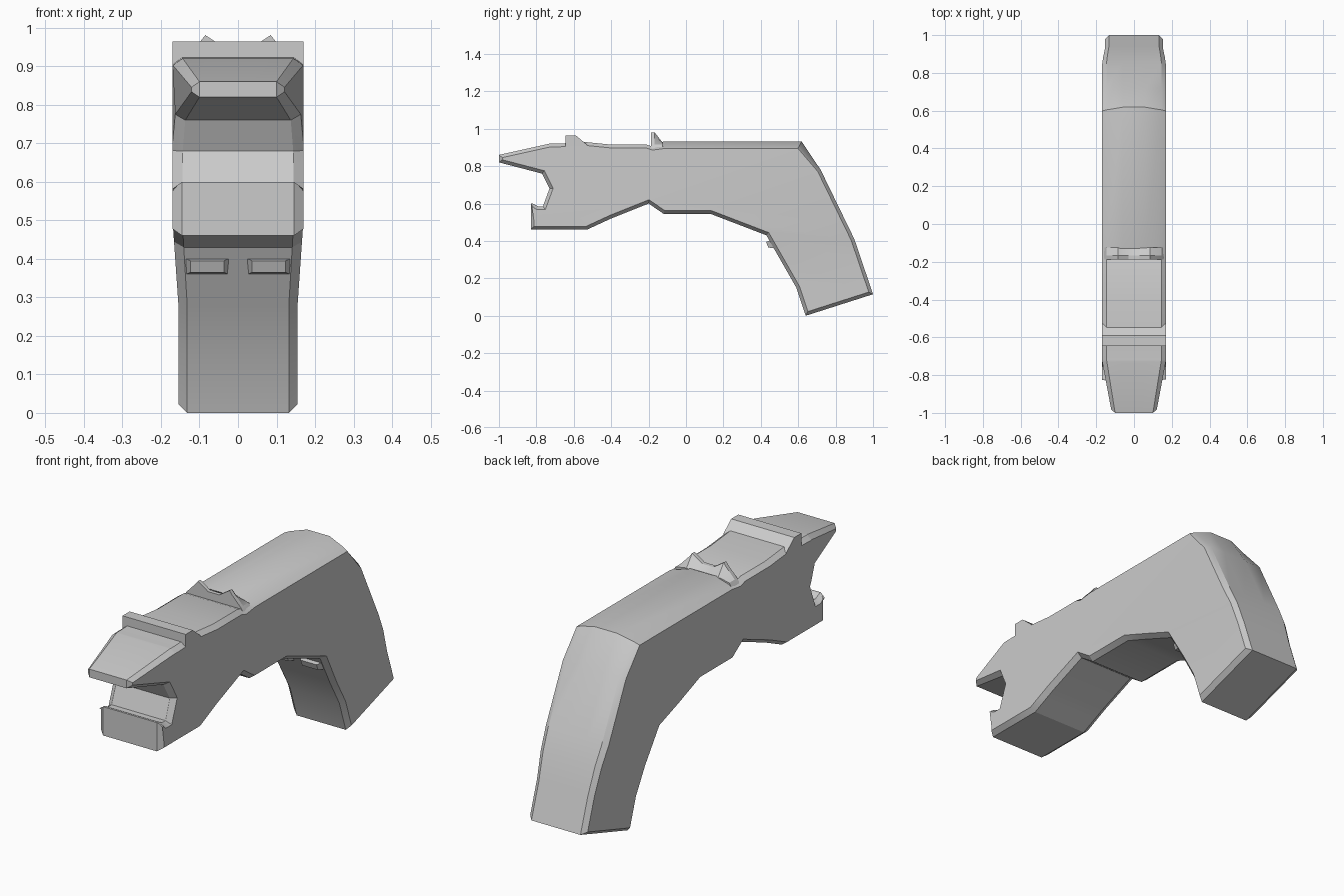
import bpy, bmesh
from math import radians
from mathutils import Vector

if "Cube" in bpy.data.objects:
    bpy.data.objects.remove(bpy.data.objects["Cube"])


def loft(name, rings, cuts=(), shape=None):
    """Skin closed rings of points, cap the ends, optionally slice and reshape."""
    bm = bmesh.new()
    vs = [[bm.verts.new(p) for p in ring] for ring in rings]
    n = len(vs[0])
    for a, b in zip(vs, vs[1:]):
        for i in range(n):
            j = (i + 1) % n
            bm.faces.new((a[i], a[j], b[j], b[i]))
    bm.faces.new(vs[0])
    bm.faces.new(vs[-1])
    for co, no in cuts:
        bmesh.ops.bisect_plane(bm, geom=bm.verts[:] + bm.edges[:] + bm.faces[:],
                               plane_co=co, plane_no=no)
    if shape:
        for v in bm.verts:
            shape(v.co)
    bmesh.ops.recalc_face_normals(bm, faces=bm.faces[:])
    me = bpy.data.meshes.new(name)
    bm.to_mesh(me)
    bm.free()
    ob = bpy.data.objects.new(name, me)
    bpy.context.collection.objects.link(ob)
    bpy.ops.object.select_all(action='DESELECT')
    ob.select_set(True)
    bpy.context.view_layer.objects.active = ob
    bpy.ops.object.shade_smooth_by_angle(angle=radians(24))
    return ob


def inset_dirs(pts):
    """Mitred inward direction at each corner of a counterclockwise outline."""
    out = []
    for i, p in enumerate(pts):
        a = (p - pts[i - 1]).normalized()
        b = (pts[(i + 1) % len(pts)] - p).normalized()
        n1, n2 = Vector((-a.y, a.x)), Vector((-b.y, b.x))
        m = (n1 + n2).normalized()
        out.append(m / max(m.dot(n1), 0.5))
    return out


# Body side outline (y, z): nose, mouth, underside, grip, back, top
outline = [Vector(p) for p in [
    (-1, .86), (-1, .82), (-.77, .76), (-.73, .68), (-.765, .585), (-.79, .585),
    (-.82, .60), (-.83, .60), (-.83, .46), (-.53, .46), (-.40, .52), (-.20, .60),
    (-.12, .545), (.13, .545), (.43, .43), (.59, .15), (.64, 0),
    (1, .115), (.90, .41), (.72, .78), (.62, .935), (-.12, .935), (-.18, .905),
    (-.21, .915), (-.40, .915), (-.55, .93), (-.65, .922), (-.73, .92)]]
dirs = inset_dirs(outline)
ARCHED = (20, 21)                      # rounded top of the rear body
layers = [(.17, 1, 1), (.145, 0, .72), (.06, 0, .08)]
layers += [(-x, f, g) for x, f, g in reversed(layers)]
rings = []
for x, flat, arch in layers:
    ring = []
    for i, (p, d) in enumerate(zip(outline, dirs)):
        depth = .04 if i in ARCHED else .018
        q = p + d * depth * (arch if i in ARCHED else flat)
        ring.append((x, q.x, q.y))
    rings.append(ring)


def taper(co):
    if co.z > .65 and co.y < -.72:                 # nose narrows
        co.x *= 1 - .31 * (-.72 - co.y) / .28
    elif co.y > .3:                                # grip narrows
        co.x *= 1 - .09 * min(1, max(0, (.5 - co.z) / .22))


loft("body", rings,
     cuts=[((0, -.72, 0), (0, 1, 0)), ((0, 0, .5), (0, 0, 1)), ((0, 0, .28), (0, 0, 1))],
     shape=taper)

# Front sight bar across the full width
bar = [(-.645, .90), (-.645, .965), (-.59, .965), (-.53, .915), (-.53, .89)]
loft("front_sight", [[(x, y, z) for y, z in bar] for x in (-.17, .17)])

# Rear sight with two peaks and a sloped back
half = [(.165, .885), (.145, .915), (.10, .962), (.085, .981), (.03, .945)]
peaks = half + [(-x, z) for x, z in reversed(half)]
loft("rear_sight", [[(x, y, min(z, top)) for x, z in peaks]
                    for y, top in ((-.187, 1), (-.168, 1), (-.125, .925))])

# Pair of raised pads on the front of the grip
for side in (-1, 1):
    back = [(.025, .445, .40), (.135, .445, .40), (.135, .475, .36), (.025, .475, .36)]
    front = [(.037, .428, .395), (.123, .428, .395), (.123, .44, .365), (.037, .44, .365)]
    deep = [(x, y + .04, z) for x, y, z in back]
    loft("grip_pad_" + ("left" if side < 0 else "right"),
         [[(side * x, y, z) for x, y, z in r] for r in (deep, back, front)])
